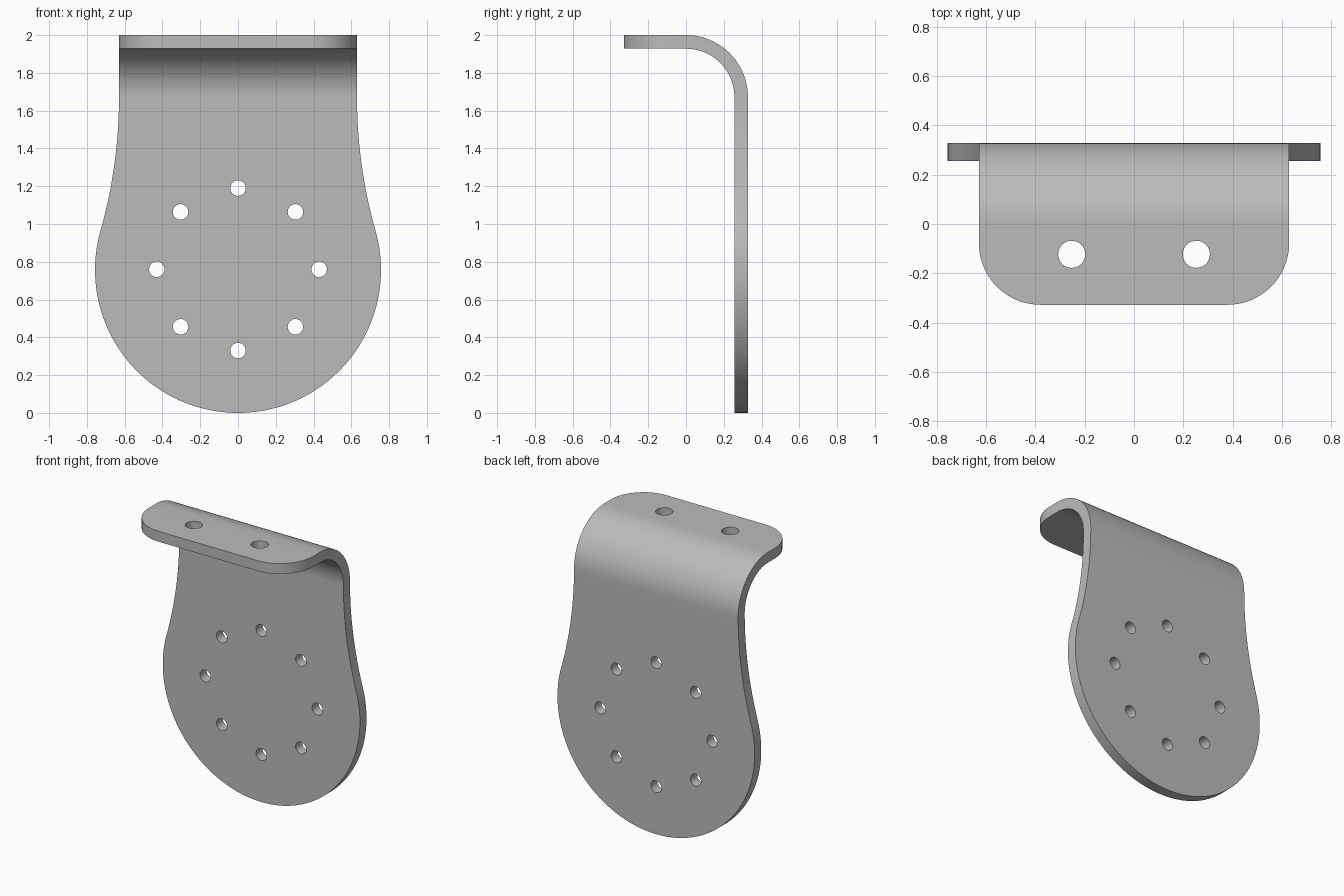
import bpy, bmesh
from math import sin, cos, pi, atan2, radians
from mathutils import Vector, Matrix

if "Cube" in bpy.data.objects:
    bpy.data.objects.remove(bpy.data.objects["Cube"])

THICK = 0.072
BACK = 0.328            # half depth, also the outer bend radius
BEND_Z = 2 - BACK       # height where the bend starts
HALF_W = 0.63           # half width of the flange
DISC_R = 0.757          # rounded lower end
CORNER = 0.25


def arc(cx, cy, r, a0, a1, n):
    return [(cx + r * cos(a0 + (a1 - a0) * i / n),
             cy + r * sin(a0 + (a1 - a0) * i / n)) for i in range(n + 1)]


def prism(bm, points, offset):
    face = bm.faces.new([bm.verts.new(p) for p in points])
    new = bmesh.ops.extrude_face_region(bm, geom=[face])["geom"]
    verts = [g for g in new if isinstance(g, bmesh.types.BMVert)]
    bmesh.ops.translate(bm, verts=verts, vec=offset)


bm = bmesh.new()

# Bent flange: side profile swept across the width
inner = BACK - THICK
profile = [(-BACK, 2)] + arc(0, BEND_Z, BACK, pi / 2, 0, 24)
profile += arc(0, BEND_Z, inner, 0, pi / 2, 24) + [(-BACK, 2 - THICK)]
prism(bm, [(-HALF_W, y, z) for y, z in profile], (2 * HALF_W, 0, 0))

# Rounded front corners of the flange
corners = [e for e in bm.edges
           if all(v.co.y < -BACK + 0.001 for v in e.verts)
           and abs(e.verts[0].co.z - e.verts[1].co.z) > 0.01]
bmesh.ops.bevel(bm, geom=corners, offset=CORNER, segments=16,
                profile=0.5, affect='EDGES')

# Upright plate: concave flanks tangent to the round lower end
drop = BEND_Z - DISC_R
flank = (HALF_W**2 + drop**2 - DISC_R**2) / (2 * (DISC_R - HALF_W))
angle = atan2(drop, HALF_W + flank)
half = arc(HALF_W + flank, BEND_Z, flank, pi, pi + angle, 16)
half += arc(0, DISC_R, DISC_R, angle, -pi / 2, 48)[1:]
outline = half + [(-x, z) for x, z in half[-2::-1]]
prism(bm, [(x, inner, z) for x, z in outline], (0, THICK, 0))

# Weld the plate to the bend
seam = [f for f in bm.faces if all(abs(v.co.z - BEND_Z) < 1e-4 for v in f.verts)]
bmesh.ops.delete(bm, geom=seam, context='FACES_ONLY')
bmesh.ops.remove_doubles(bm, verts=bm.verts, dist=1e-4)
bmesh.ops.recalc_face_normals(bm, faces=bm.faces)

mesh = bpy.data.meshes.new("bracket")
bm.to_mesh(mesh)
bm.free()
bracket = bpy.data.objects.new("bracket", mesh)
bpy.context.collection.objects.link(bracket)

# Cutter with the ring of plate holes and the two flange holes
bm = bmesh.new()


def drill(radius, matrix):
    bmesh.ops.create_cone(bm, cap_ends=True, segments=32, radius1=radius,
                          radius2=radius, depth=0.3, matrix=matrix)


for i in range(8):
    a = i * pi / 4
    place = Matrix.Translation((0.43 * cos(a), BACK - THICK / 2, 0.76 + 0.43 * sin(a)))
    drill(0.041, place @ Matrix.Rotation(pi / 2, 4, 'X'))
for x in (-0.253, 0.253):
    drill(0.055, Matrix.Translation((x, -0.123, 2 - THICK / 2)))
cut_mesh = bpy.data.meshes.new("hole_cutter")
bm.to_mesh(cut_mesh)
bm.free()
cutter = bpy.data.objects.new("hole_cutter", cut_mesh)
bpy.context.collection.objects.link(cutter)

# Bake the holes into the bracket and drop the cutter
mod = bracket.modifiers.new("holes", 'BOOLEAN')
mod.operation, mod.solver, mod.object = 'DIFFERENCE', 'EXACT', cutter
bpy.context.view_layer.objects.active = bracket
bracket.select_set(True)
bpy.ops.object.modifier_apply(modifier="holes")
bpy.data.objects.remove(cutter)

# Plain grey metal
grey = bpy.data.materials.new("grey_metal")
grey.use_nodes = True
colour = (0.5, 0.5, 0.5, 1)
grey.diffuse_color = colour
grey.node_tree.nodes["Principled BSDF"].inputs["Base Color"].default_value = colour
bracket.data.materials.clear()
bracket.data.materials.append(grey)
bpy.ops.object.shade_smooth_by_angle(angle=radians(30))
